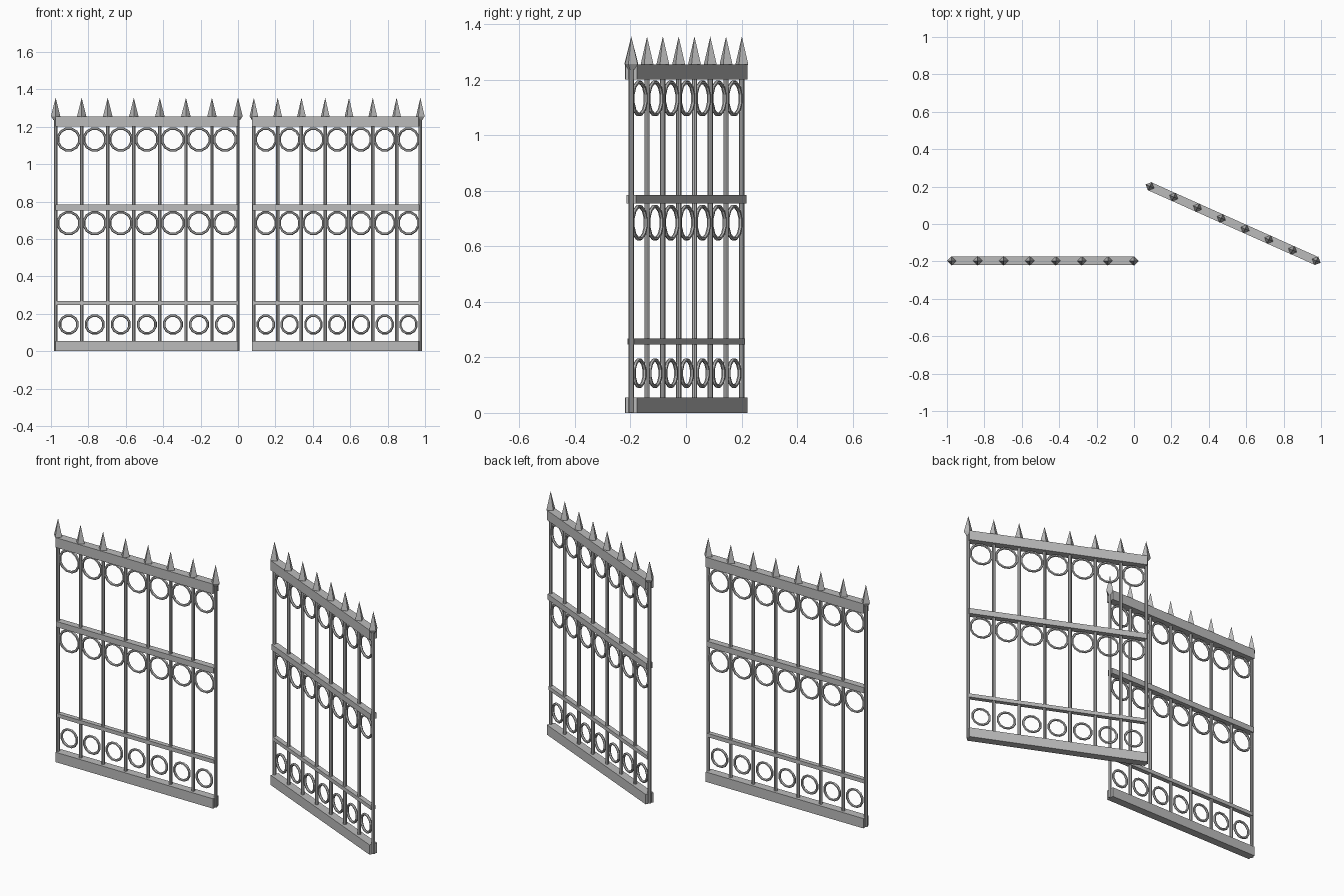
import bpy, bmesh, math
from mathutils import Matrix, Vector

if "Cube" in bpy.data.objects:
    bpy.data.objects.remove(bpy.data.objects["Cube"])

SPAN, BAYS = 0.975, 7
STEP = SPAN / BAYS

iron = bpy.data.materials.new("grey iron")
iron.diffuse_color = (0.5, 0.5, 0.5, 1)
iron.use_nodes = True
iron.node_tree.nodes["Principled BSDF"].inputs["Base Color"].default_value = iron.diffuse_color


def finish(bm, name, place):
    bmesh.ops.recalc_face_normals(bm, faces=bm.faces)
    me = bpy.data.meshes.new(name)
    bm.to_mesh(me)
    bm.free()
    me.materials.append(iron)
    ob = bpy.data.objects.new(name, me)
    ob.matrix_world = place
    bpy.context.collection.objects.link(ob)


def cone(bm, x, z0, z1, r0, r1, sides, turn=0):
    m = Matrix.Translation((x, 0, (z0 + z1) / 2)) @ Matrix.Rotation(turn, 4, 'Z')
    bmesh.ops.create_cone(bm, cap_ends=True, segments=sides, radius1=r0,
                          radius2=r1, depth=z1 - z0, matrix=m)


def ring(bm, x, z, radius, tube, sides=12, around=6):
    grid = []
    for i in range(sides):
        a = math.tau * (i + 0.5) / sides
        row = []
        for j in range(around):
            b = math.tau * j / around
            r = radius + tube * math.cos(b)
            row.append(bm.verts.new((x + r * math.cos(a), tube * math.sin(b),
                                     z + r * math.sin(a))))
        grid.append(row)
    for i in range(sides):
        for j in range(around):
            p, q, k = grid[i], grid[(i + 1) % sides], (j + 1) % around
            bm.faces.new((p[j], q[j], q[k], p[k]))


def gate(side, place):
    # Horizontal rails: bottom, lower, middle, top
    bm = bmesh.new()
    for z0, z1, depth in ((0, 0.055, 0.046), (0.247, 0.268, 0.026),
                          (0.753, 0.785, 0.036), (1.2, 1.255, 0.046)):
        m = Matrix.Translation((SPAN / 2, 0, (z0 + z1) / 2)) @ \
            Matrix.Diagonal((SPAN, depth, z1 - z0, 1))
        bmesh.ops.create_cube(bm, size=1, matrix=m)
    finish(bm, side + "_rails", place)

    # Upright bars
    bm = bmesh.new()
    for i in range(BAYS + 1):
        cone(bm, i * STEP, 0.002, 1.245, 0.0095, 0.0095, 8, math.pi / 8)
    finish(bm, side + "_bars", place)

    # Pointed finials with a short tapered foot
    bm = bmesh.new()
    for i in range(BAYS + 1):
        cone(bm, i * STEP, 1.256, 1.355, 0.025, 0, 4)
        cone(bm, i * STEP, 1.236, 1.256, 0.012, 0.025, 4)
    finish(bm, side + "_finials", place)

    # Rows of rings between the bars
    bm = bmesh.new()
    for z, outer in ((0.143, 0.055), (0.685, 0.066), (1.132, 0.066)):
        for i in range(BAYS):
            ring(bm, (i + 0.5) * STEP, z, outer - 0.007, 0.007)
    finish(bm, side + "_rings", place)


# Closed leaf, and the other leaf swung open on its hinge
gate("left_gate", Matrix.Translation((-SPAN, -0.197, 0)))
gate("right_gate", Matrix.Translation((SPAN, -0.197, 0)) @
     Matrix.Rotation(math.pi - math.radians(24.1), 4, 'Z'))
